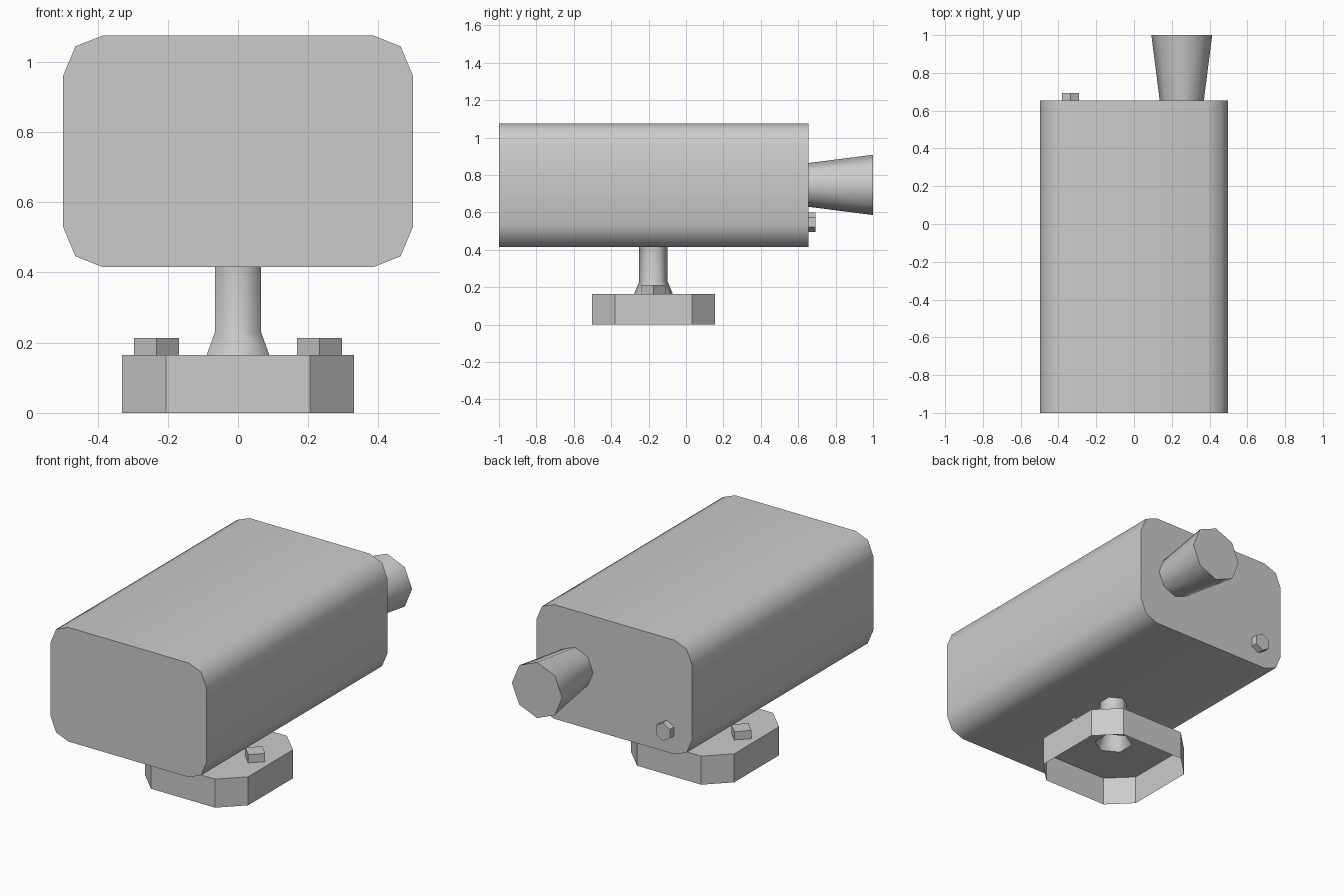
import bpy, bmesh
from math import sin, cos, pi

if "Cube" in bpy.data.objects:
    bpy.data.objects.remove(bpy.data.objects["Cube"])

def loft(name, rings, cap_start=True, cap_end=True, smooth=True, plate_hole=None):
    """Skin a list of equal-sized point rings; a plate_hole ring pierces the end cap."""
    bm = bmesh.new()
    loops = [[bm.verts.new(p) for p in r] for r in rings]
    n = len(rings[0])
    for a, b in zip(loops, loops[1:]):
        for i in range(n):
            j = (i + 1) % n
            bm.faces.new((a[i], a[j], b[j], b[i])).smooth = smooth
    if cap_start:
        bm.faces.new(loops[0])
    if plate_hole:
        hole = [bm.verts.new(p) for p in plate_hole]
        edges = [bm.edges.new((hole[i], hole[i - 1])) for i in range(len(hole))]
        edges += [bm.edges.get((loops[-1][i], loops[-1][i - 1])) for i in range(n)]
        bmesh.ops.triangle_fill(bm, edges=edges, use_beauty=True, normal=(0, 0, 1))
    elif cap_end:
        bm.faces.new(loops[-1])
    bmesh.ops.recalc_face_normals(bm, faces=bm.faces[:])
    me = bpy.data.meshes.new(name)
    bm.to_mesh(me)
    bm.free()
    ob = bpy.data.objects.new(name, me)
    bpy.context.collection.objects.link(ob)
    return ob

def ngon(n, r, cx=0, cy=0):
    # first vertex points along the second axis
    return [(cx + r * sin(2 * pi * i / n), cy + r * cos(2 * pi * i / n)) for i in range(n)]

def at_y(pts, y):
    return [(a, y, b) for a, b in pts]

def at_z(pts, z):
    return [(a, b, z) for a, b in pts]

def corners(quarter, cx, cy):
    # repeat one corner's points around all four corners
    q, r = quarter, quarter[::-1]
    pts = q + [(x, -y) for x, y in r] + [(-x, -y) for x, y in q] + [(-x, y) for x, y in r]
    return [(cx + x, cy + y) for x, y in pts]

CY = -0.174  # stand centre

# camera housing
body = corners([(0.385, 0.33), (0.463, 0.299), (0.498, 0.216)], 0, 0.745)
loft("housing", [at_y(body, -1), at_y(body, 0.655)])

# flared nozzle and small knob on the rear
loft("rear_nozzle", [at_y(ngon(8, 0.117, 0.253, 0.747), 0.655),
                     at_y(ngon(8, 0.161, 0.253, 0.747), 1.0)])
loft("rear_knob", [at_y(ngon(6, 0.052, -0.337, 0.547), 0.655),
                   at_y(ngon(6, 0.052, -0.337, 0.547), 0.693)], smooth=False)

# stand neck with flared foot
neck, foot = ngon(6, 0.076, 0, CY), ngon(6, 0.103, 0, CY)
loft("neck", [at_z(foot, 0.165), at_z(neck, 0.23), at_z(neck, 0.416)], False, False)

# hollow chamfered base, open underneath
base = corners([(0.205, 0.328), (0.33, 0.205)], 0, CY)
loft("base", [at_z(base, 0), at_z(base, 0.165)], cap_start=False, smooth=False,
     plate_hole=at_z(foot, 0.165))

# base bolts
for side, s in (("left", -1), ("right", 1)):
    sq = ngon(4, 0.064, s * 0.232, CY)
    loft("bolt_" + side, [at_z(sq, 0.165), at_z(sq, 0.213)], cap_start=False, smooth=False)
